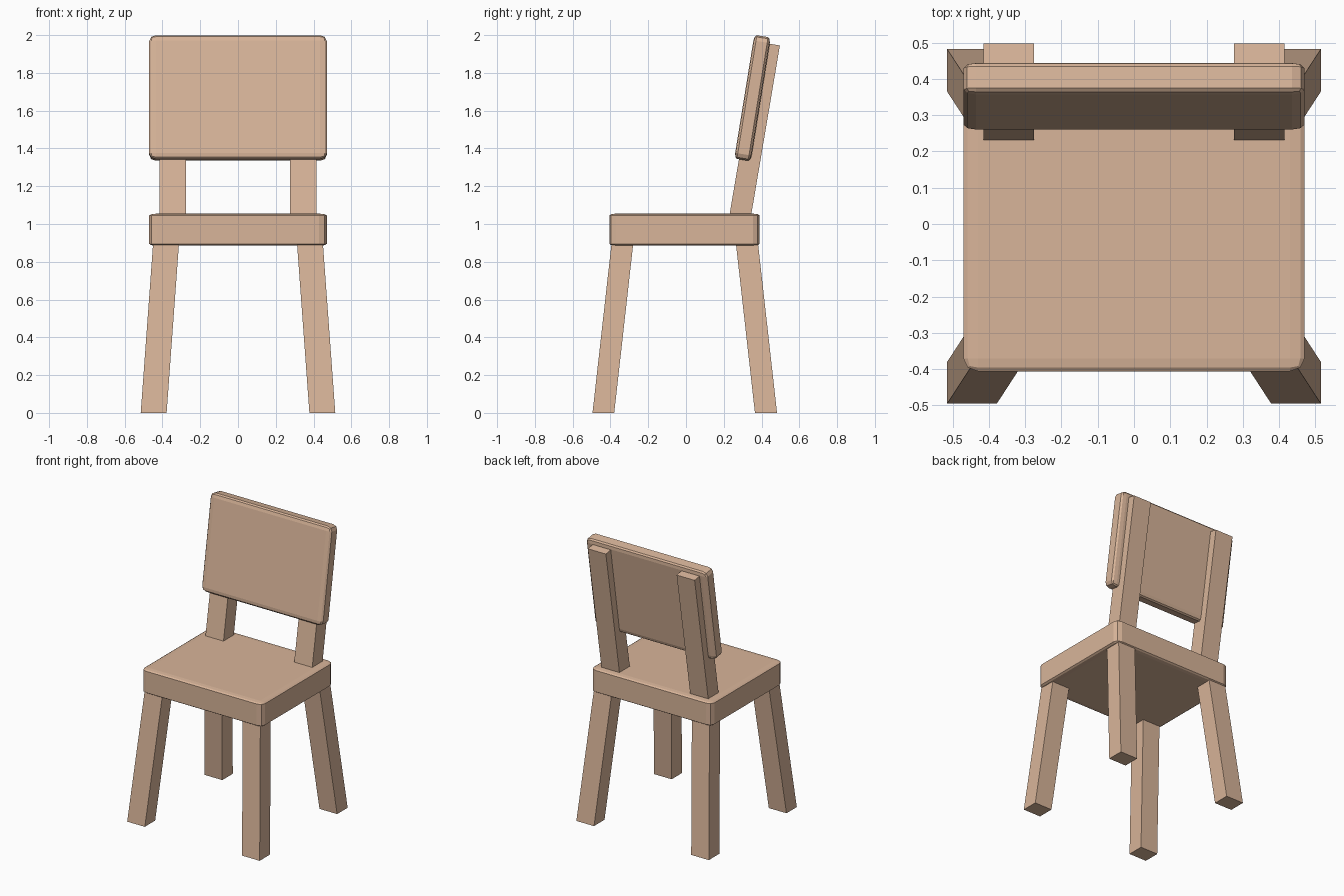
import bpy, bmesh, math
from mathutils import Vector

if "Cube" in bpy.data.objects:
    bpy.data.objects.remove(bpy.data.objects["Cube"])

wood = bpy.data.materials.new("wood")
wood.diffuse_color = (0.69, 0.46, 0.32, 1)
wood.use_nodes = True
wood.node_tree.nodes["Principled BSDF"].inputs["Base Color"].default_value = wood.diffuse_color


def add_object(name, bm):
    bmesh.ops.recalc_face_normals(bm, faces=bm.faces)
    mesh = bpy.data.meshes.new(name)
    bm.to_mesh(mesh)
    bm.free()
    mesh.materials.append(wood)
    obj = bpy.data.objects.new(name, mesh)
    bpy.context.collection.objects.link(obj)
    return obj


def rounded_board(name, center, size, radii, tilt=0):
    """Box with a separate rounding radius along each axis."""
    bm = bmesh.new()
    bmesh.ops.create_cube(bm, size=1)
    bmesh.ops.scale(bm, vec=[s / r for s, r in zip(size, radii)], verts=bm.verts)
    bmesh.ops.bevel(bm, geom=bm.edges[:], offset=1, segments=2,
                    profile=0.5, affect='EDGES')
    bmesh.ops.scale(bm, vec=radii, verts=bm.verts)
    obj = add_object(name, bm)
    obj.location = center
    obj.rotation_euler.x = math.radians(tilt)
    return obj


def mirrored_bar(name, bottom, top):
    """Four-sided bar between two quads, mirrored to the other side in x."""
    bm = bmesh.new()
    a = [bm.verts.new(Vector(p)) for p in bottom]
    b = [bm.verts.new(Vector(p)) for p in top]
    bm.faces.new(a)
    bm.faces.new(b)
    for i in range(4):
        j = (i + 1) % 4
        bm.faces.new((a[i], a[j], b[j], b[i]))
    obj = add_object(name, bm)
    obj.modifiers.new("mirror", 'MIRROR').use_mirror_merge = False
    return obj


def rect(x0, x1, y0, y1, z0, z1):
    return [(x0, y0, z0), (x1, y0, z0), (x1, y1, z1), (x0, y1, z1)]


# Seat and leaning back panel
rounded_board("seat", (0, -0.008, 0.97), (0.94, 0.796, 0.17), (0.04, 0.035, 0.01))
rounded_board("back_panel", (0, 0.352, 1.667), (0.94, 0.088, 0.663),
              (0.035, 0.014, 0.03), tilt=-9.2)

# Splayed legs
mirrored_bar("front_legs", rect(0.378, 0.515, -0.495, -0.38, 0, 0),
             rect(0.313, 0.45, -0.395, -0.28, 0.89, 0.89))
mirrored_bar("back_legs", rect(0.378, 0.515, 0.365, 0.482, 0, 0),
             rect(0.313, 0.45, 0.265, 0.382, 0.89, 0.89))

# Leaning posts carrying the back panel
mirrored_bar("back_posts", rect(0.275, 0.415, 0.222, 0.337, 1.0, 1.0),
             rect(0.275, 0.415, 0.386, 0.497, 1.964, 1.945))
